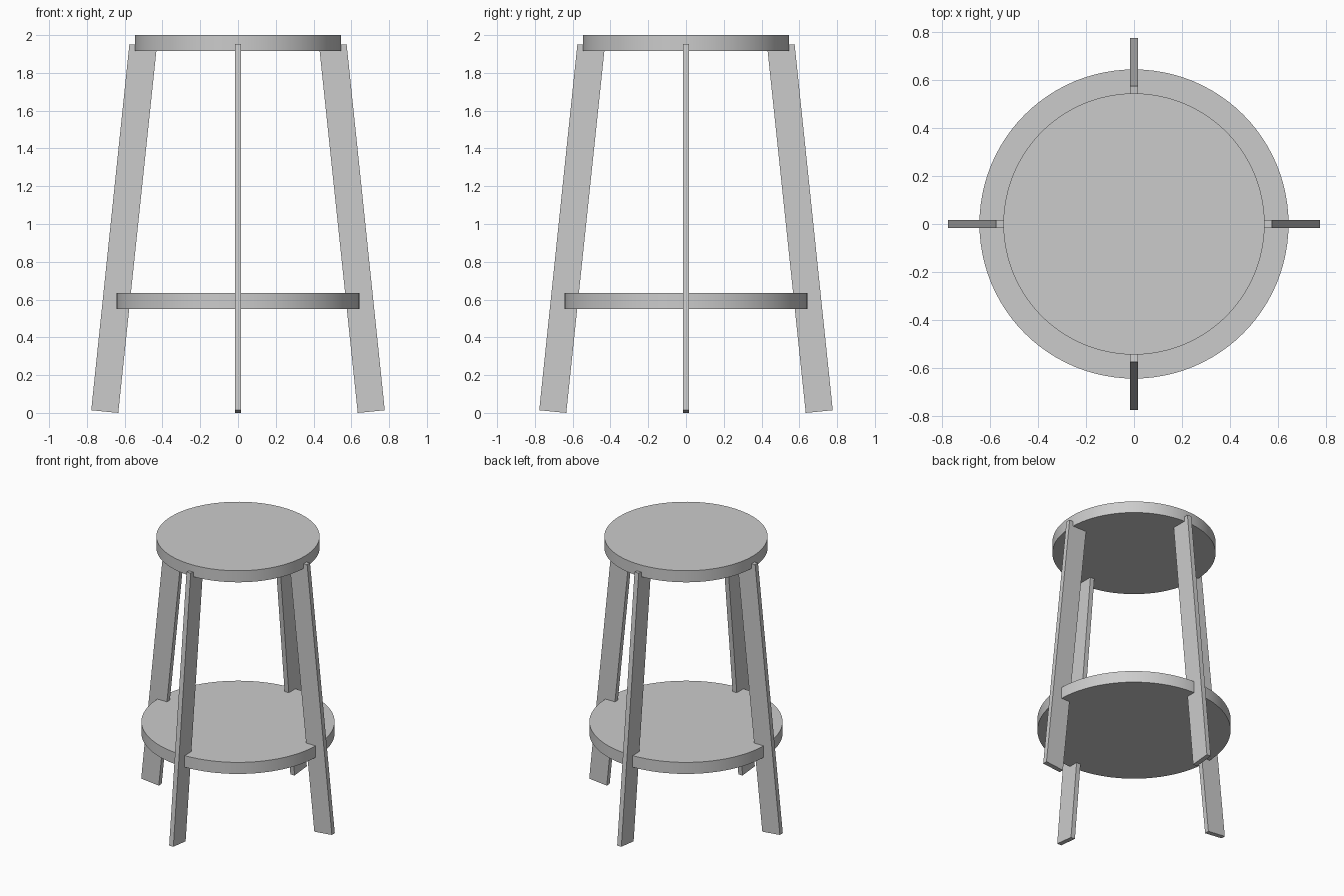
import bpy, bmesh
from math import pi
from mathutils import Matrix

if "Cube" in bpy.data.objects:
    bpy.data.objects.remove(bpy.data.objects["Cube"])


def disc(name, radius, z0, z1):
    bpy.ops.mesh.primitive_cylinder_add(vertices=96, radius=radius, depth=z1 - z0,
                                        location=(0, 0, (z0 + z1) / 2))
    ob = bpy.context.object
    ob.name = name
    bpy.ops.object.shade_smooth_by_angle(angle=0.6)
    return ob


def leg(name, angle):
    # Tilted plank: side profile (radius, z) extruded to the plank thickness
    profile = [(0.634, 0.0), (0.777, 0.014), (0.575, 1.952), (0.430, 1.938)]
    half = 0.017
    bm = bmesh.new()
    face = bm.faces.new([bm.verts.new((r, -half, z)) for r, z in profile])
    ext = bmesh.ops.extrude_face_region(bm, geom=[face])
    moved = [v for v in ext["geom"] if isinstance(v, bmesh.types.BMVert)]
    bmesh.ops.translate(bm, verts=moved, vec=(0, 2 * half, 0))
    bmesh.ops.recalc_face_normals(bm, faces=bm.faces)
    bm.transform(Matrix.Rotation(angle, 4, 'Z'))
    me = bpy.data.meshes.new(name)
    bm.to_mesh(me)
    bm.free()
    bpy.context.collection.objects.link(bpy.data.objects.new(name, me))


# Round seat and lower shelf
disc("seat", 0.545, 1.915, 2.0)
disc("lower_shelf", 0.645, 0.55, 0.635)

# Four splayed plank legs
for i, side in enumerate(("right", "back", "left", "front")):
    leg(side + "_leg", i * pi / 2)
